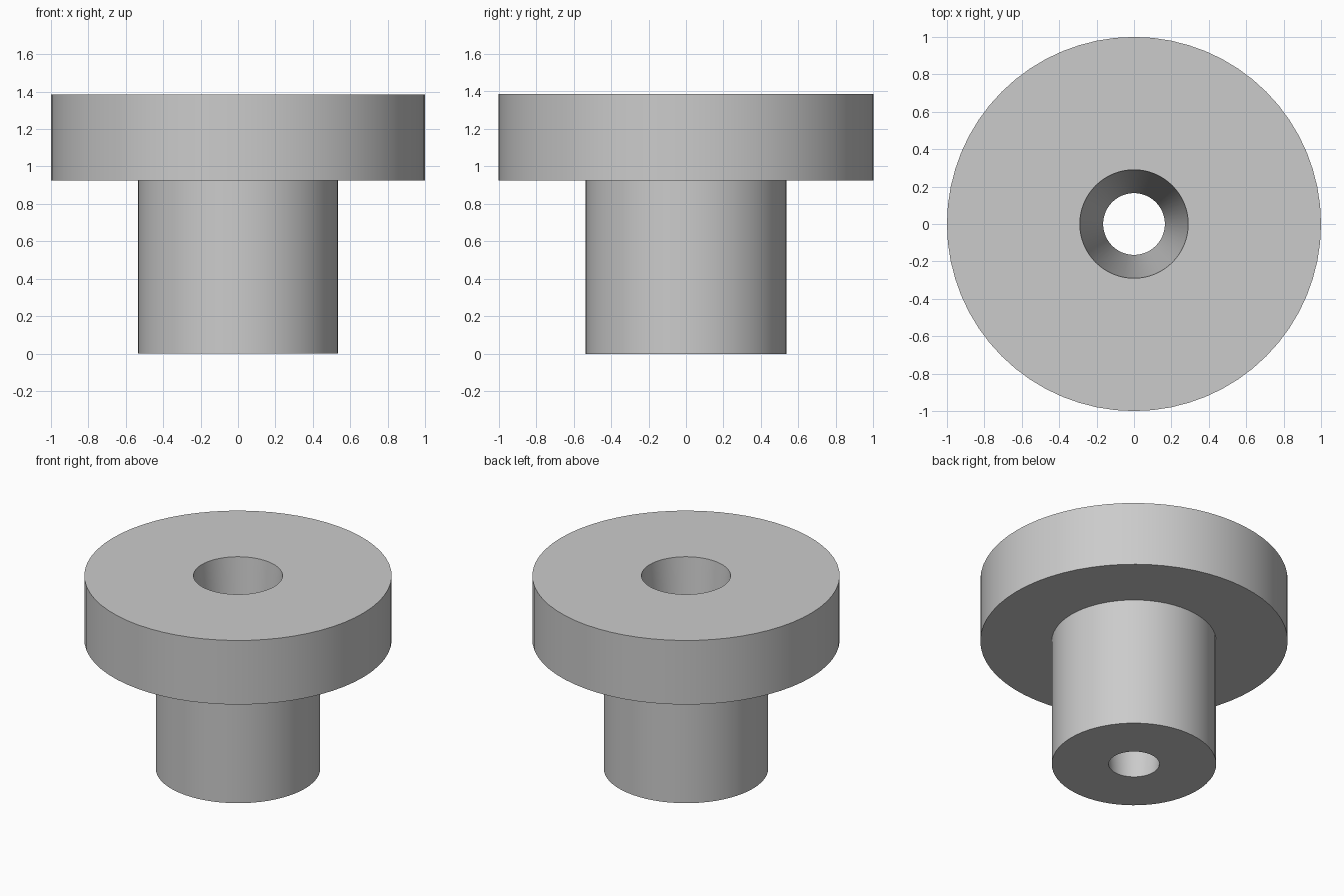
import bpy, bmesh, math

cube = bpy.data.objects.get("Cube")
if cube:
    bpy.data.objects.remove(cube, do_unlink=True)

SIDES = 64

# One plain grey for the whole part
grey = bpy.data.materials.new("plain grey")
grey.use_nodes = True
colour = (0.6, 0.6, 0.6, 1)
grey.diffuse_color = colour
grey.node_tree.nodes["Principled BSDF"].inputs["Base Color"].default_value = colour


def lathe(name, profile):
    """Turn a closed (radius, height) profile around the z axis."""
    bm = bmesh.new()
    rings = []
    for r, z in profile:
        rings.append([bm.verts.new((r * math.cos(a), r * math.sin(a), z))
                      for a in (math.tau * i / SIDES for i in range(SIDES))])
    for lower, upper in zip(rings, rings[1:] + rings[:1]):
        for i in range(SIDES):
            j = (i + 1) % SIDES
            bm.faces.new((lower[i], lower[j], upper[j], upper[i]))
    bmesh.ops.recalc_face_normals(bm, faces=bm.faces)
    mesh = bpy.data.meshes.new(name)
    bm.to_mesh(mesh)
    bm.free()
    mesh.materials.append(grey)
    obj = bpy.data.objects.new(name, mesh)
    bpy.context.collection.objects.link(obj)
    return obj


# Flanged bushing: shank, wide flange and a tapered bore
bushing = lathe("flanged_bushing", [
    (0.165, 0), (0.535, 0), (0.535, 0.925), (1, 0.925), (1, 1.385), (0.29, 1.385)])

bpy.ops.object.select_all(action="DESELECT")
bushing.select_set(True)
bpy.context.view_layer.objects.active = bushing
bpy.ops.object.shade_smooth_by_angle(angle=math.radians(35))
